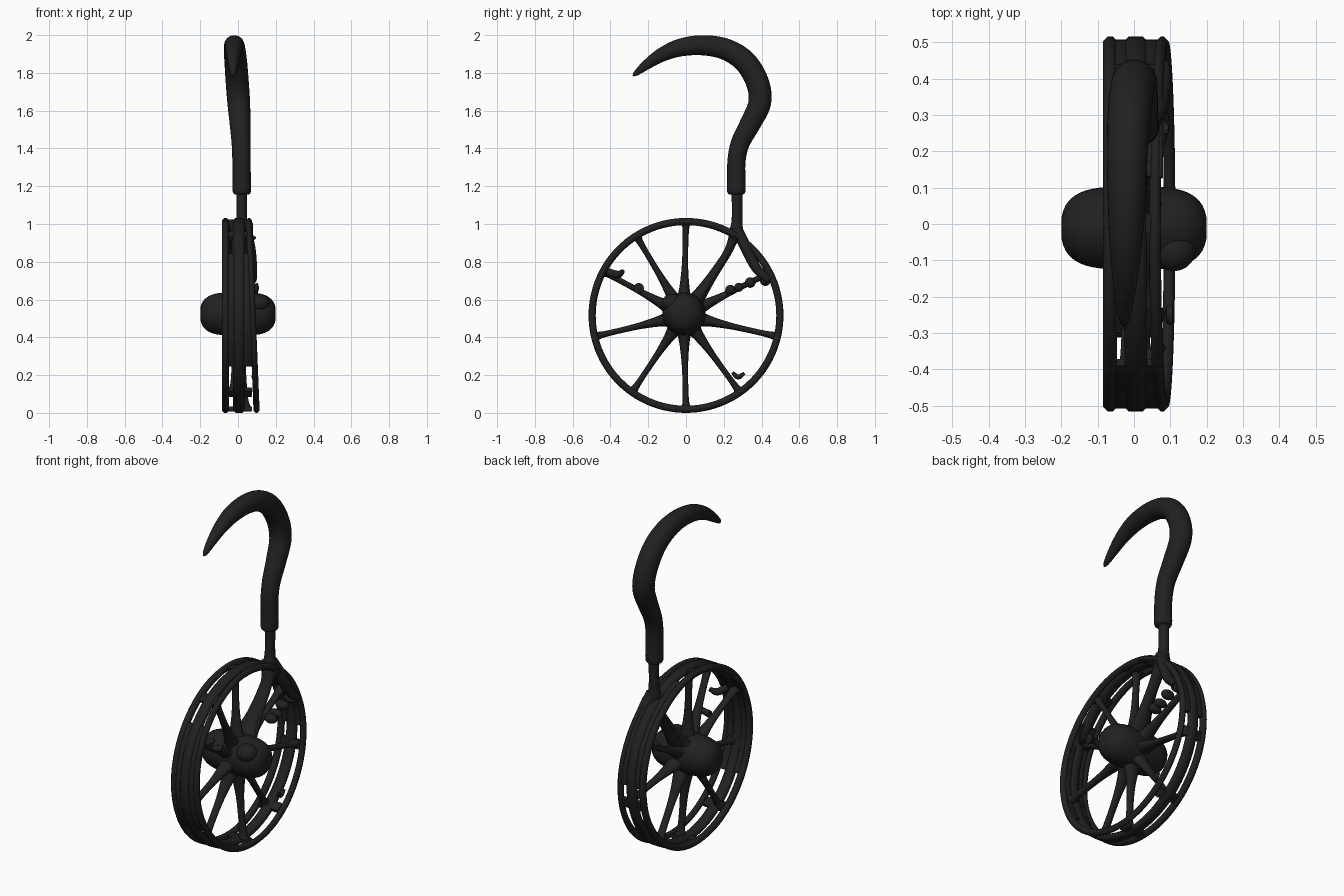
import bpy, bmesh, math
from mathutils import Vector

if "Cube" in bpy.data.objects:
    bpy.data.objects.remove(bpy.data.objects["Cube"])

black = bpy.data.materials.new("matte_black")
black.diffuse_color = (0.015, 0.015, 0.015, 1)
black.use_nodes = True
black.node_tree.nodes["Principled BSDF"].inputs["Base Color"].default_value = black.diffuse_color
CZ, R = 0.516, 0.516          # wheel centre height and outer radius


def finish(name, bm, angle=60):
    bmesh.ops.recalc_face_normals(bm, faces=bm.faces)
    me = bpy.data.meshes.new(name)
    bm.to_mesh(me)
    bm.free()
    ob = bpy.data.objects.new(name, me)
    bpy.context.collection.objects.link(ob)
    me.materials.append(black)
    bpy.ops.object.select_all(action='DESELECT')
    ob.select_set(True)
    bpy.context.view_layer.objects.active = ob
    bpy.ops.object.shade_smooth_by_angle(angle=math.radians(angle))
    return ob


def smooth_path(pts, steps):
    """Catmull-Rom through points of any dimension."""
    p = [Vector(q) for q in pts]
    p = [2 * p[0] - p[1]] + p + [2 * p[-1] - p[-2]]
    out = []
    for i in range(1, len(p) - 2):
        a, b, c, d = p[i - 1:i + 3]
        for s in range(steps):
            t = s / steps
            out.append(0.5 * (2 * b + (c - a) * t + (2 * a - 5 * b + 4 * c - d) * t * t
                              + (3 * b - a - 3 * c + d) * t ** 3))
    return out + [p[-2]]


def skin(bm, rings, closed=False):
    n = len(rings[0])
    vs = [[bm.verts.new(c) for c in r] for r in rings]
    for i in range(len(vs) if closed else len(vs) - 1):
        a, b = vs[i], vs[(i + 1) % len(vs)]
        for j in range(n):
            bm.faces.new((a[j], a[(j + 1) % n], b[(j + 1) % n], b[j]))
    if not closed:
        bm.faces.new(vs[0])
        bm.faces.new(vs[-1])


def tube(name, pts, steps=6, sides=20, flat=1.0):
    """Tube along (x, y, z, radius); flat widens the section along x."""
    path = smooth_path(pts, steps)
    rings = []
    for i, q in enumerate(path):
        t = (path[min(i + 1, len(path) - 1)] - path[max(i - 1, 0)]).to_3d().normalized()
        side = t.cross(Vector((1, 0, 0))).normalized()
        wide = side.cross(t).normalized()
        rings.append([q.to_3d() + q[3] * (math.cos(a) * side + flat * math.sin(a) * wide)
                      for a in (2 * math.pi * k / sides for k in range(sides))])
    bm = bmesh.new()
    skin(bm, rings)
    return finish(name, bm)


def band(name, x0, x1, start=0, end=360, tilt=0.0, r0=R - 0.038, r1=R, bevel=0.012):
    """Rounded rim strip from x0 to x1 over an angle range (0 = back, 90 = top)."""
    full = end - start == 360
    n = max(6, int((end - start) / 4))
    b = bevel
    prof = [(x0 + b, r0), (x1 - b, r0), (x1, r0 + b), (x1, r1 - b),
            (x1 - b, r1), (x0 + b, r1), (x0, r1 - b), (x0, r0 + b)]
    rings = []
    for i in range(n if full else n + 1):
        a = math.radians(start + (end - start) * i / n)
        rings.append([(x - tilt * math.sin(a), r * math.cos(a), CZ + r * math.sin(a))
                      for x, r in prof])
    bm = bmesh.new()
    skin(bm, rings, full)
    return finish(name, bm)


def blob(name, pos, scale):
    bm = bmesh.new()
    bmesh.ops.create_icosphere(bm, subdivisions=3, radius=1)
    for v in bm.verts:
        v.co = Vector(pos) + Vector([c * s for c, s in zip(v.co, scale)])
    return finish(name, bm)


# rim: three rings, the right one leaning outward toward the ground
band("rim_ring_left", -0.085, -0.047)
band("rim_ring_middle", -0.026, 0.036)
band("rim_ring_right", 0.062, 0.094, tilt=0.02)
# webs that close the gaps between rings
for tag, s, e in (("front", 140, 212), ("back", 0, 75)):
    band("rim_web_left_" + tag, -0.06, -0.01, s, e, r0=R - 0.03, r1=R - 0.008, bevel=0.004)
    band("rim_web_right_" + tag, 0.02, 0.08, s, e, r0=R - 0.03, r1=R - 0.008, bevel=0.004)

# hub: superellipse barrel along x
rings = []
for i in range(25):
    t = -1 + 2 * (0.5 - 0.5 * math.cos(math.pi * (0.04 + 0.92 * i / 24)))
    r = 0.114 * (1 - abs(t) ** 3.6) ** (1 / 2.6)
    rings.append([(0.201 * t, -0.011 + r * math.cos(a), CZ + 0.008 + r * math.sin(a))
                  for a in (2 * math.pi * k / 32 for k in range(32))])
bm = bmesh.new()
skin(bm, rings)
finish("hub", bm)

# ten unevenly spread spokes, thicker at both ends, with a tie across the rings at each end
for k, deg in enumerate((90, 57, 27, -13, -55, -90, -125, -167, 152, 122)):
    a = math.radians(deg)
    xe = 0.035 if k % 2 else -0.02
    pts = [(xe * d / 0.49, d * math.cos(a) - 0.012 * (1 - d / 0.49), CZ + d * math.sin(a), r)
           for d, r in ((0.08, 0.042), (0.14, 0.028), (0.25, 0.0175), (0.38, 0.015),
                        (0.46, 0.018), (0.495, 0.028))]
    tube(f"spoke_{k + 1}", pts, 4, 14, 2.2 if k == 1 else 1.4)
    band(f"rim_tie_{k + 1}", -0.07, 0.075, deg - 3, deg + 3, r0=R - 0.032, r1=R - 0.008, bevel=0.005)

# stem and the forks that tie it to the wheel
tube("stem", [(0.02, 0.262, 0.90, 0.034), (0.02, 0.266, 0.96, 0.036), (0.02, 0.27, 1.03, 0.028),
              (0.02, 0.27, 1.2, 0.029)])
tube("stem_fork_back", [(0.03, 0.27, 0.97, 0.03), (0.055, 0.315, 0.88, 0.03),
                        (0.07, 0.37, 0.77, 0.026), (0.075, 0.44, 0.70, 0.02)], flat=1.2)
tube("stem_fork_hub", [(0.02, 0.265, 0.97, 0.03), (0.03, 0.225, 0.86, 0.022),
                       (0.03, 0.14, 0.72, 0.022), (0.02, 0.06, 0.60, 0.035)], flat=1.6)

# hook: collar end, shank, bend and pointed tip
tube("hook", [(0.02, 0.266, 1.155, 0.034), (0.02, 0.266, 1.172, 0.048), (0.02, 0.266, 1.25, 0.048),
              (0.018, 0.268, 1.34, 0.048), (0.016, 0.288, 1.43, 0.05), (0.011, 0.34, 1.53, 0.055),
              (0.004, 0.39, 1.64, 0.06), (-0.004, 0.378, 1.75, 0.061), (-0.012, 0.312, 1.86, 0.06),
              (-0.018, 0.21, 1.925, 0.057), (-0.02, 0.09, 1.946, 0.053), (-0.022, -0.03, 1.934, 0.047),
              (-0.024, -0.13, 1.895, 0.037), (-0.026, -0.21, 1.842, 0.026),
              (-0.027, -0.262, 1.8, 0.015), (-0.027, -0.28, 1.785, 0.005)], 6, 28)

# small rough lumps on the spokes
tube("lump_front_spoke", [(0.02, -0.25, 0.65, 0.02), (0.07, -0.25, 0.66, 0.018),
                          (0.105, -0.25, 0.66, 0.028), (0.13, -0.25, 0.66, 0.02)], 4, 12)
tube("lump_front_prong", [(0.02, -0.41, 0.745, 0.02), (0.05, -0.36, 0.732, 0.02),
                          (0.08, -0.335, 0.75, 0.012)], 4, 12)
for i, (y, z, s) in enumerate(((0.235, 0.65, 0.028), (0.28, 0.665, 0.024), (0.34, 0.69, 0.028),
                               (0.42, 0.70, 0.028))):
    blob(f"lump_back_{i + 1}", (0.05, y, z), (0.04, s, s))
blob("lump_hub", (0.11, -0.07, 0.58), (0.06, 0.06, 0.05))
tube("loose_chip", [(0.085, 0.245, 0.215, 0.008), (0.085, 0.275, 0.19, 0.014), (0.085, 0.31, 0.21, 0.008)], 4, 10)
